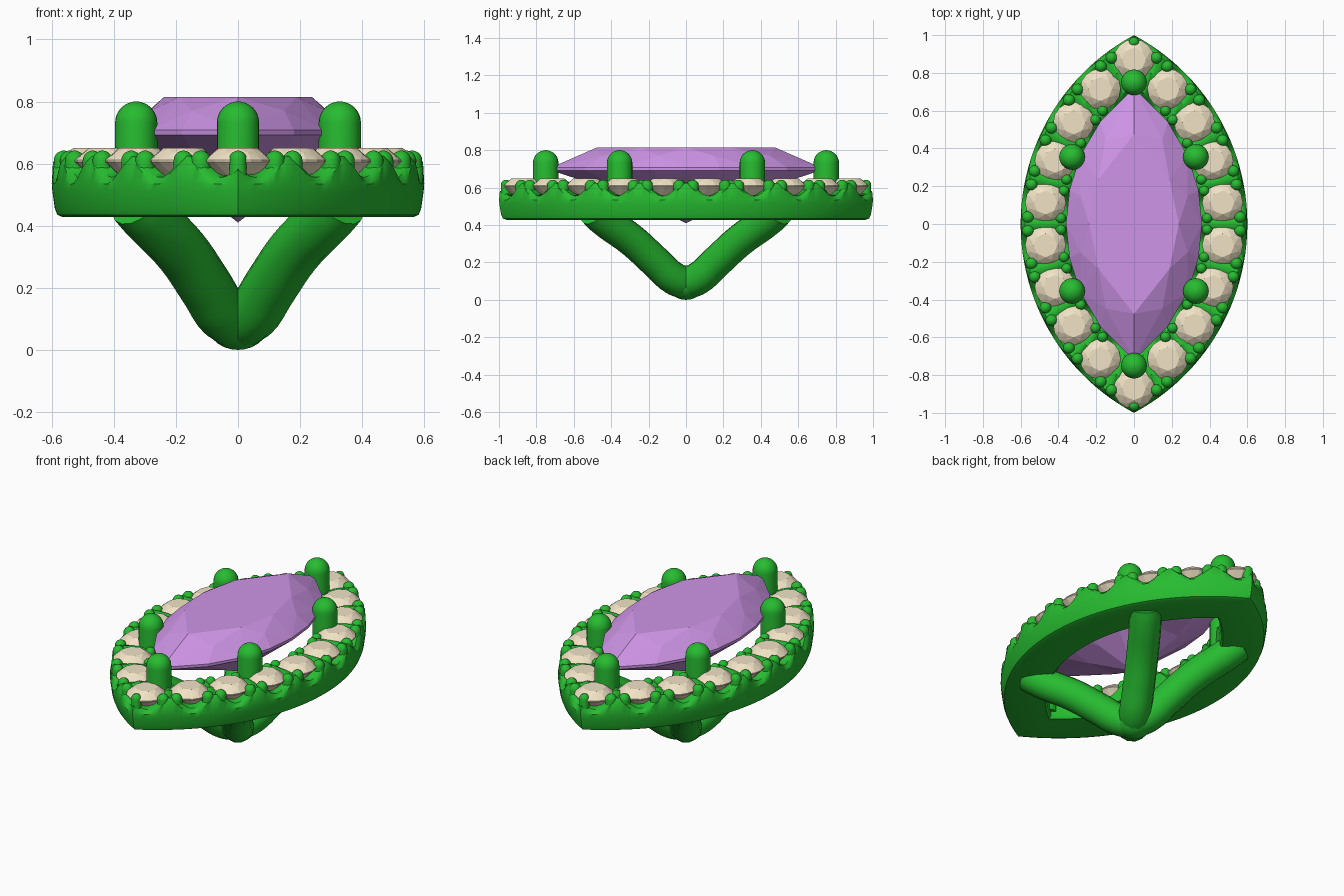
import bpy, bmesh
from math import sin, cos, pi, acos, radians, sqrt

if "Cube" in bpy.data.objects:
    bpy.data.objects.remove(bpy.data.objects["Cube"])

CX, R = 0.533, 1.133      # arc centre offset and radius of the marquise outline
STEP = 0.225              # angular spacing of the halo stones


def material(name, col):
    m = bpy.data.materials.new(name)
    m.diffuse_color = (*col, 1)
    m.use_nodes = True
    m.node_tree.nodes["Principled BSDF"].inputs["Base Color"].default_value = m.diffuse_color
    return m


GREEN = material("green_metal", (0.02, 0.50, 0.03))
PURPLE = material("purple_gem", (0.62, 0.30, 0.80))
CREAM = material("cream_gem", (0.88, 0.77, 0.56))


def finish(bm, name, mat, smooth=True):
    bmesh.ops.recalc_face_normals(bm, faces=bm.faces)
    me = bpy.data.meshes.new(name)
    bm.to_mesh(me)
    bm.free()
    ob = bpy.data.objects.new(name, me)
    bpy.context.collection.objects.link(ob)
    me.materials.append(mat)
    if smooth:
        bpy.ops.object.select_all(action='DESELECT')
        ob.select_set(True)
        bpy.context.view_layer.objects.active = ob
        bpy.ops.object.shade_smooth_by_angle(angle=radians(40))
    return ob


def loft(bm, rings, wrap=False):
    vs = [[bm.verts.new(p) for p in r] for r in rings]
    n = len(vs[0])
    pairs = list(zip(vs, vs[1:])) + ([(vs[-1], vs[0])] if wrap else [])
    for a, b in pairs:
        for i in range(n):
            j = (i + 1) % n
            bm.faces.new((a[i], a[j], b[j], b[i]))
    if not wrap:
        bm.faces.new(vs[0])
        bm.faces.new(vs[-1])


def pin(bm, x, y, z0, z1, r, n=12, k=5):
    """Round-topped post."""
    prof = [(r, z0)] + [(r * cos(pi / 2 * i / k), z1 - r + r * sin(pi / 2 * i / k)) for i in range(k)]
    prof.append((r * 0.1, z1))
    loft(bm, [[(x + q * cos(2 * pi * i / n), y + q * sin(2 * pi * i / n), z) for i in range(n)]
              for q, z in prof])


def arc(d, phi, side=1):
    """Point on the outline moved inward by d."""
    return side * ((R - d) * cos(phi) - CX), (R - d) * sin(phi)


def round_pt(a, s):
    return s * cos(a), s * sin(a)


def marquise_pt(a, s):
    """Marquise outline 0.36 x 0.72 half size, sampled by angle."""
    w, h = 0.36, 0.72
    y = 2 * ((a + pi / 2) % pi) / pi - 1         # -1..1 along each side
    sgn = 1 if (a + pi / 2) % (2 * pi) < pi - 1e-6 else -1
    rr = (h * h + w * w) / (2 * w)
    yy = h * y
    if abs(abs(y) - 1) < 1e-5:
        sgn, yy = 0, h * (1 if sin(a) > 0 else -1)
    elif sgn < 0:
        yy = -yy
    return sgn * s * (sqrt(rr * rr - yy * yy) - rr + w), s * yy


def gem(bm, shape, loc, scale, table, zs):
    """Brilliant cut: table, crown, girdle and pavilion facets."""
    zt, zm, zg, zl, zp, zc = zs
    st = pi / 8

    def v(k, s, z):
        x, y = shape(k * st, s * scale)
        return bm.verts.new((loc[0] + x, loc[1] + y, z))
    T = [v(2 * k, table, zt) for k in range(8)]
    M = [v(2 * k + 1, (1 + table) / 2, zm) for k in range(8)]
    G = [v(k, 1, zg) for k in range(16)]
    L = [v(k, 1, zl) for k in range(16)]
    P = [v(2 * k + 1, 0.5, zp) for k in range(8)]
    c = bm.verts.new((loc[0], loc[1], zc))
    f = bm.faces.new
    f(T)
    for k in range(8):
        n, a, b, e = (k + 1) % 8, 2 * k, 2 * k + 1, (2 * k + 2) % 16
        f((T[k], T[n], M[k]))
        f((T[n], M[k], G[e]))
        f((T[n], G[e], M[n]))
        f((M[k], G[a], G[b]))
        f((M[k], G[b], G[e]))
        f((P[k], L[a], L[b]))
        f((P[k], L[b], L[e]))
        f((P[k], L[e], P[n]))
        f((P[k], P[n], c))
    for k in range(16):
        n = (k + 1) % 16
        f((G[k], G[n], L[n], L[k]))


# Halo frame with a scalloped rim: (inset, z, amount of scallop)
N = 110
profile = [(.035, .428, 0), (.018, .435, 0), (.010, .455, 0), (.002, .51, 0), (0, .535, 0),
           (.004, .57, 1), (.022, .590, 1), (.12, .592, 1), (.225, .590, 1), (.246, .575, 1),
           (.25, .53, 0), (.25, .44, 0), (.24, .428, 0)]
rings = []
for d, z, amp in profile:
    m = acos(CX / (R - d))
    ring = []
    for side in (1, -1):
        for i in range(N):
            phi = side * m * (2 * i / N - 1)
            ring.append((*arc(d, phi, side), z + amp * .035 * cos(2 * pi * phi / STEP)))
    rings.append(ring)
bm = bmesh.new()
loft(bm, rings, wrap=True)
finish(bm, "halo_frame", GREEN)

# Small claws in pairs between the halo stones, plus one at each tip
bm = bmesh.new()
for side in (1, -1):
    for k in range(-4, 5):
        for off in (-.033, .033):
            pin(bm, *arc(.038, k * STEP + off, side), .5, .642, .032)
            if abs(k) < 4:
                pin(bm, *arc(.212, k * STEP + off, side), .5, .642, .028)
    pin(bm, 0, side * .962, .5, .642, .028)
finish(bm, "halo_claws", GREEN)

# Halo stones
bm = bmesh.new()
spots = [arc(.125, (i + .5) * STEP, s) for s in (1, -1) for i in range(-4, 4)] + [(0, .87), (0, -.87)]
for p in spots:
    gem(bm, round_pt, p, .108, .58, (.65, .634, .612, .606, .55, .49))
finish(bm, "halo_stones", CREAM, smooth=False)

# Centre stone
bm = bmesh.new()
gem(bm, marquise_pt, (0, 0), 1, .66, (.815, .77, .708, .692, .545, .41))
finish(bm, "centre_stone", PURPLE, smooth=False)

# Six main prongs
bm = bmesh.new()
for x, y in [(0, .75), (0, -.75)] + [(sx * .328, sy * .355) for sx in (1, -1) for sy in (1, -1)]:
    pin(bm, x, y, .47, .80, .068, 24, 8)
finish(bm, "main_prongs", GREEN)

# Four curved basket arms meeting in a rounded foot
path = [(0, 0, .09), (.045, .065, .115), (.105, .165, .205), (.18, .285, .315), (.30, .455, .44), (.33, .49, .475)]
cu = bpy.data.curves.new("basket_arms", 'CURVE')
cu.dimensions = '3D'
cu.bevel_depth = .088
cu.bevel_resolution = 5
cu.use_fill_caps = True
for sx in (1, -1):
    for sy in (1, -1):
        sp = cu.splines.new('BEZIER')
        sp.bezier_points.add(len(path) - 1)
        sp.resolution_u = 5
        for b, (x, y, z) in zip(sp.bezier_points, path):
            b.co = (sx * x, sy * y, z)
            b.handle_left_type = b.handle_right_type = 'AUTO'
cu.materials.append(GREEN)
bpy.context.collection.objects.link(bpy.data.objects.new("basket_arms", cu))

bm = bmesh.new()
bmesh.ops.create_uvsphere(bm, u_segments=24, v_segments=14, radius=.1)
for v in bm.verts:
    v.co.z = v.co.z * .85 + .085
finish(bm, "basket_foot", GREEN)
